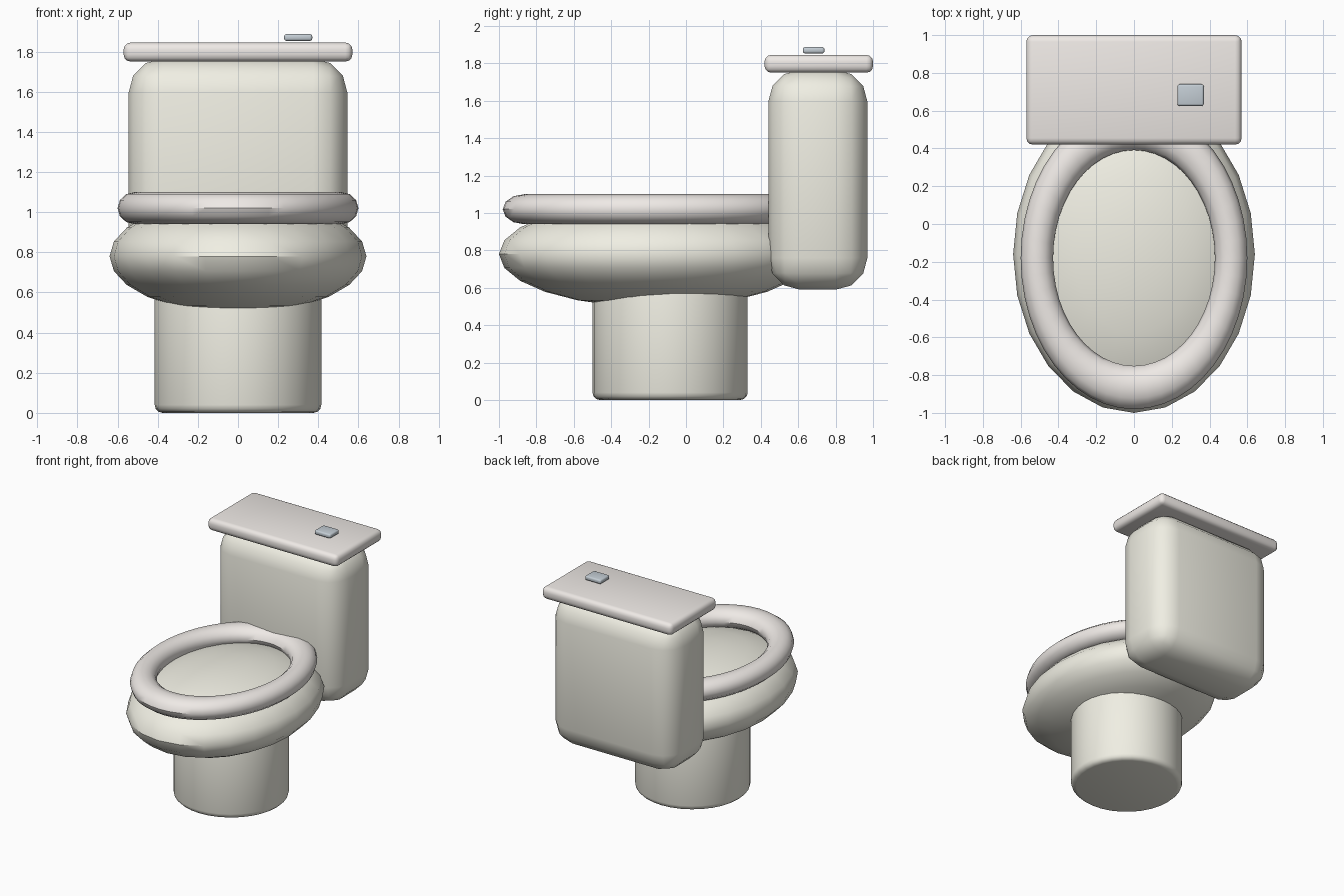
import bpy, math

if "Cube" in bpy.data.objects:
    bpy.data.objects.remove(bpy.data.objects["Cube"])


def material(name, rgb):
    m = bpy.data.materials.new(name)
    m.diffuse_color = (*rgb, 1)
    m.use_nodes = True
    m.node_tree.nodes["Principled BSDF"].inputs["Base Color"].default_value = m.diffuse_color
    return m


ceramic = material("ceramic", (0.87, 0.86, 0.77))
plastic = material("plastic", (0.86, 0.82, 0.79))
metal = material("metal", (0.55, 0.61, 0.66))


def finish(name, mat, scale=(1, 1, 1), bevel=0, segments=3, angle=40):
    """Name, size, round and smooth the active object."""
    ob = bpy.context.object
    ob.name = name
    ob.scale = scale
    bpy.ops.object.transform_apply(location=False, rotation=False, scale=True)
    if bevel:
        mod = ob.modifiers.new("bevel", 'BEVEL')
        mod.width, mod.segments, mod.limit_method = bevel, segments, 'ANGLE'
        bpy.ops.object.modifier_apply(modifier=mod.name)
    bpy.ops.object.shade_smooth_by_angle(angle=math.radians(angle))
    ob.data.materials.append(mat)
    return ob


def box(name, mat, lo, hi, bevel, segments=3):
    mid = [(a + b) / 2 for a, b in zip(lo, hi)]
    bpy.ops.mesh.primitive_cube_add(size=1, location=mid)
    return finish(name, mat, [b - a for a, b in zip(lo, hi)], bevel, segments)


# Round pedestal
bpy.ops.mesh.primitive_cylinder_add(vertices=32, radius=0.415, depth=0.66,
                                    location=(0, -0.085, 0.33))
finish("pedestal", ceramic, bevel=0.04)

# Bowl: squashed ellipsoid
bpy.ops.mesh.primitive_uv_sphere_add(segments=24, ring_count=12, radius=1,
                                     location=(0, -0.16, 0.78))
finish("bowl", ceramic, (0.64, 0.84, 0.285))

# Seat: stretched ring
bpy.ops.mesh.primitive_torus_add(major_segments=48, minor_segments=12,
                                 major_radius=0.857, minor_radius=0.143,
                                 location=(0, -0.18, 1.02))
finish("seat", plastic, (0.6, 0.8, 0.56))

# Tank, its lid and the flush button
box("tank", ceramic, (-0.545, 0.44, 0.59), (0.545, 0.97, 1.765), 0.17)
box("tank_lid", plastic, (-0.57, 0.42, 1.75), (0.57, 1.0, 1.845), 0.035)
box("flush_button", metal, (0.23, 0.625, 1.853), (0.37, 0.74, 1.887), 0.012)
